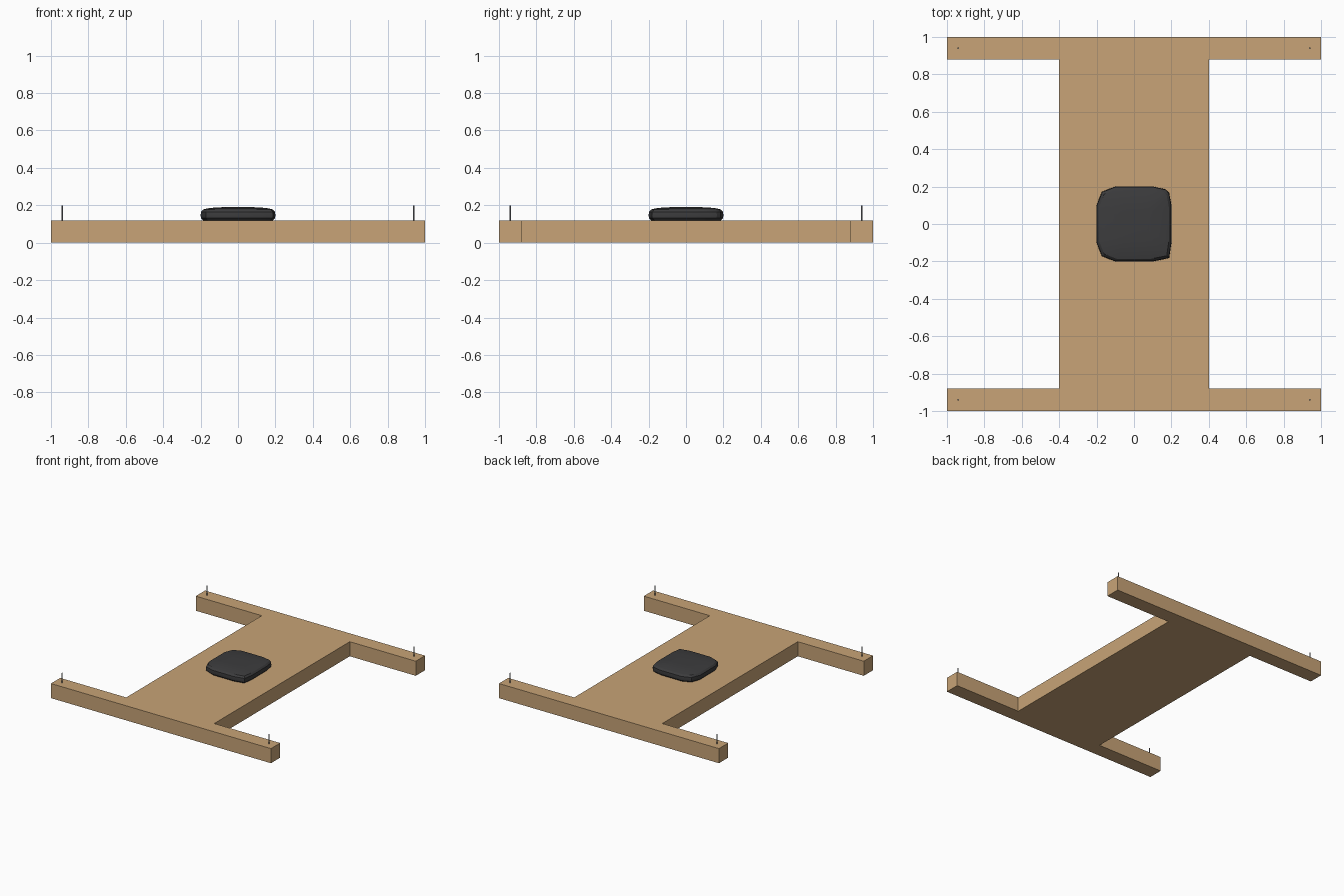
import bpy, bmesh

if "Cube" in bpy.data.objects:
    bpy.data.objects.remove(bpy.data.objects["Cube"])


def material(name, rgb):
    m = bpy.data.materials.new(name)
    m.diffuse_color = (*rgb, 1)
    m.use_nodes = True
    m.node_tree.nodes["Principled BSDF"].inputs["Base Color"].default_value = m.diffuse_color
    return m


wood = material("tan wood", (0.577, 0.371, 0.184))
black = material("charcoal", (0.045, 0.045, 0.047))
steel = material("grey steel", (0.22, 0.23, 0.25))


def loft(name, rings, mat):
    """Skin a stack of equal-length rings and cap both ends."""
    bm = bmesh.new()
    vs = [[bm.verts.new(p) for p in ring] for ring in rings]
    n = len(vs[0])
    for a, b in zip(vs, vs[1:]):
        for i in range(n):
            j = (i + 1) % n
            bm.faces.new((a[i], a[j], b[j], b[i]))
    bm.faces.new(vs[0])
    bm.faces.new(vs[-1])
    bmesh.ops.recalc_face_normals(bm, faces=bm.faces)
    me = bpy.data.meshes.new(name)
    bm.to_mesh(me)
    bm.free()
    me.materials.append(mat)
    ob = bpy.data.objects.new(name, me)
    bpy.context.collection.objects.link(ob)
    return ob


# H-shaped board
half = [(1, -1), (1, -0.88), (0.4, -0.88), (0.4, 0.88), (1, 0.88), (1, 1)]
outline = half + [(-x, y) for x, y in reversed(half)]
loft("frame_board", [[(x, y, z) for x, y in outline] for z in (0, 0.12)], wood)

# Slightly uneven rounded-square pod in the middle
pod = [(0.1, -0.2), (0.188, -0.182), (0.2, -0.1), (0.2, 0.1), (0.188, 0.165),
       (0.17, 0.185), (0.1, 0.2), (-0.1, 0.2), (-0.172, 0.172), (-0.2, 0.1),
       (-0.2, -0.1), (-0.172, -0.172), (-0.1, -0.2)]
levels = [(0.118, 0.92), (0.132, 0.99), (0.145, 1.0), (0.165, 0.99),
          (0.178, 0.93), (0.186, 0.75), (0.19, 0.4)]
loft("center_pod", [[(x * s, y * s, z) for x, y in pod] for z, s in levels], black)
bpy.context.view_layer.objects.active = bpy.data.objects["center_pod"]
bpy.data.objects["center_pod"].select_set(True)
bpy.ops.object.shade_smooth_by_angle(angle=0.5)

# Thin pins at the arm tips
for sx in (-1, 1):
    for sy in (-1, 1):
        bpy.ops.mesh.primitive_cylinder_add(
            vertices=12, radius=0.004, depth=0.08, location=(sx * 0.94, sy * 0.94, 0.16))
        pin = bpy.context.object
        pin.name = "corner_pin"
        pin.data.materials.append(steel)
